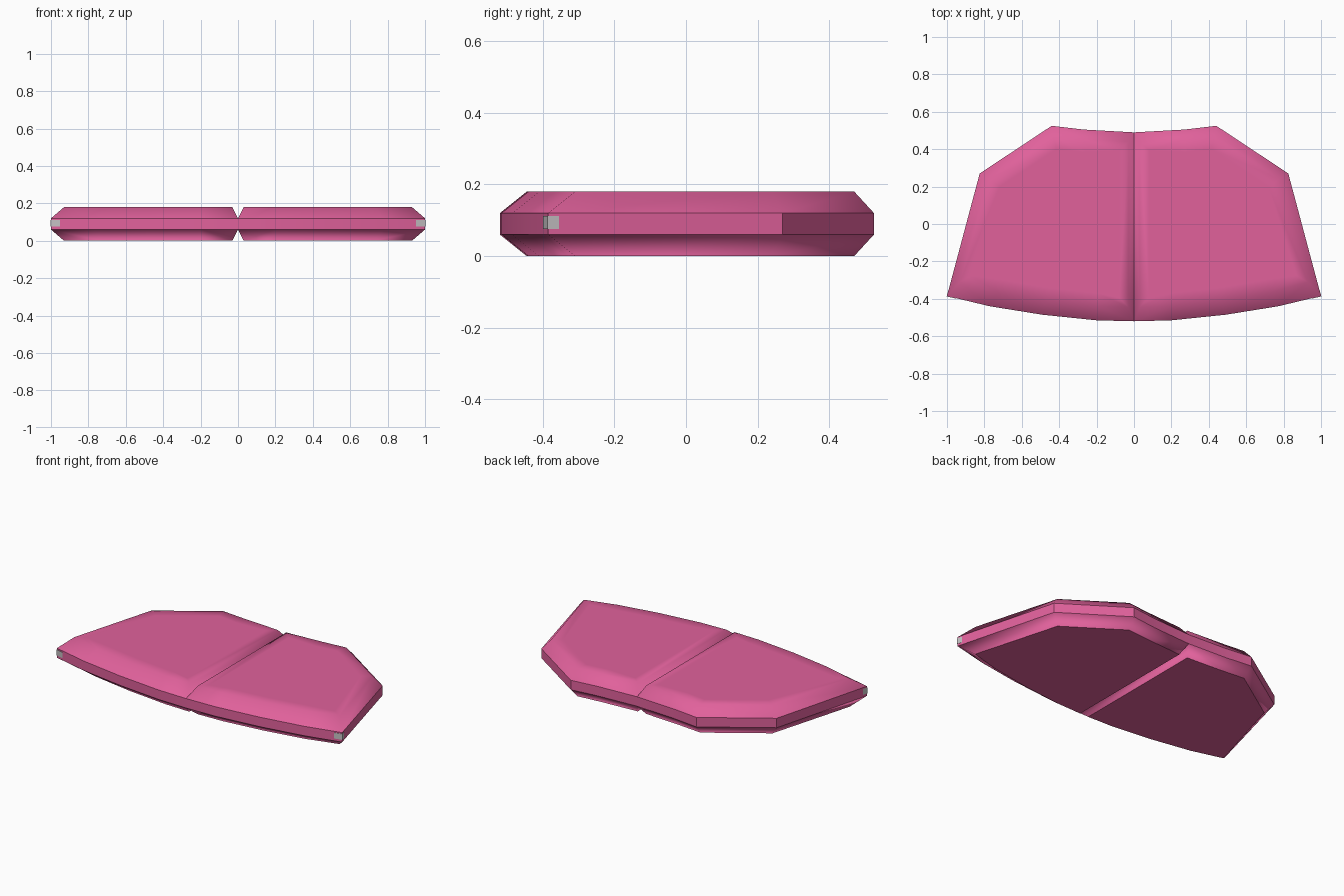
import bpy, bmesh

if "Cube" in bpy.data.objects:
    bpy.data.objects.remove(bpy.data.objects["Cube"])

def material(name, rgb):
    m = bpy.data.materials.new(name)
    m.diffuse_color = (*rgb, 1)
    m.use_nodes = True
    m.node_tree.nodes["Principled BSDF"].inputs["Base Color"].default_value = m.diffuse_color
    return m

pink = material("pink", (0.75, 0.12, 0.33))
grey = material("light grey", (0.55, 0.53, 0.54))

# right half: rim outline and the narrower outline of the flat top and bottom
RIM = [(0, -.52), (.2, -.515), (.49, -.485), (.77, -.44), (1, -.385),
       (.825, .27), (.44, .525), (.27, .505), (0, .49)]
FLAT = [(.03, -.445), (.2, -.44), (.47, -.41), (.73, -.365), (.93, -.31),
        (.775, .24), (.43, .47), (.27, .455), (.03, .44)]

def finish(bm, name, mat):
    me = bpy.data.meshes.new(name)
    bm.to_mesh(me)
    bm.free()
    me.materials.append(mat)
    ob = bpy.data.objects.new(name, me)
    bpy.context.collection.objects.link(ob)
    mod = ob.modifiers.new("mirror", 'MIRROR')
    mod.use_clip = True
    mod.merge_threshold = 0.0005
    return ob

# folded slab: bevelled upper and lower shells joined by an upright rim band
bm = bmesh.new()
n = len(RIM)
levels = [(FLAT, 0), (RIM, .06), (RIM, .12), (FLAT, .18)]
rings = [[bm.verts.new((x, y, z)) for x, y in pts] for pts, z in levels]
for k in range(3):
    for i in range(n):
        j = (i + 1) % n
        if k == 1 and j == 0:
            continue            # the halves join here, no inner wall
        bm.faces.new((rings[k][i], rings[k][j], rings[k + 1][j], rings[k + 1][i]))
caps = [bm.faces.new(rings[0][::-1]), bm.faces.new(rings[3])]
for cap in caps:                # inner loop keeps the soft shading near the edge
    bmesh.ops.inset_region(bm, faces=[cap], thickness=.07)
for f in bm.faces:
    f.smooth = True
for e in bm.edges:
    a, b = e.verts
    on_rim = all(.05 < v.co.z < .13 for v in e.verts)
    level = abs(a.co.z - b.co.z) < .001
    if on_rim and (level or (len(e.link_faces) == 2 and e.calc_face_angle() > .5)):
        e.smooth = False
finish(bm, "folded_slab", pink)

# small grey tips wrapped round the front corners of the rim
bm = bmesh.new()
tip = [(.952, -.399), (1.002, -.387), (.993, -.355), (.96, -.375)]
lo = [bm.verts.new((x, y, .075)) for x, y in tip]
hi = [bm.verts.new((x, y, .112)) for x, y in tip]
for i in range(4):
    j = (i + 1) % 4
    bm.faces.new((lo[i], lo[j], hi[j], hi[i]))
bm.faces.new(lo[::-1])
bm.faces.new(hi)
finish(bm, "corner_tips", grey)
